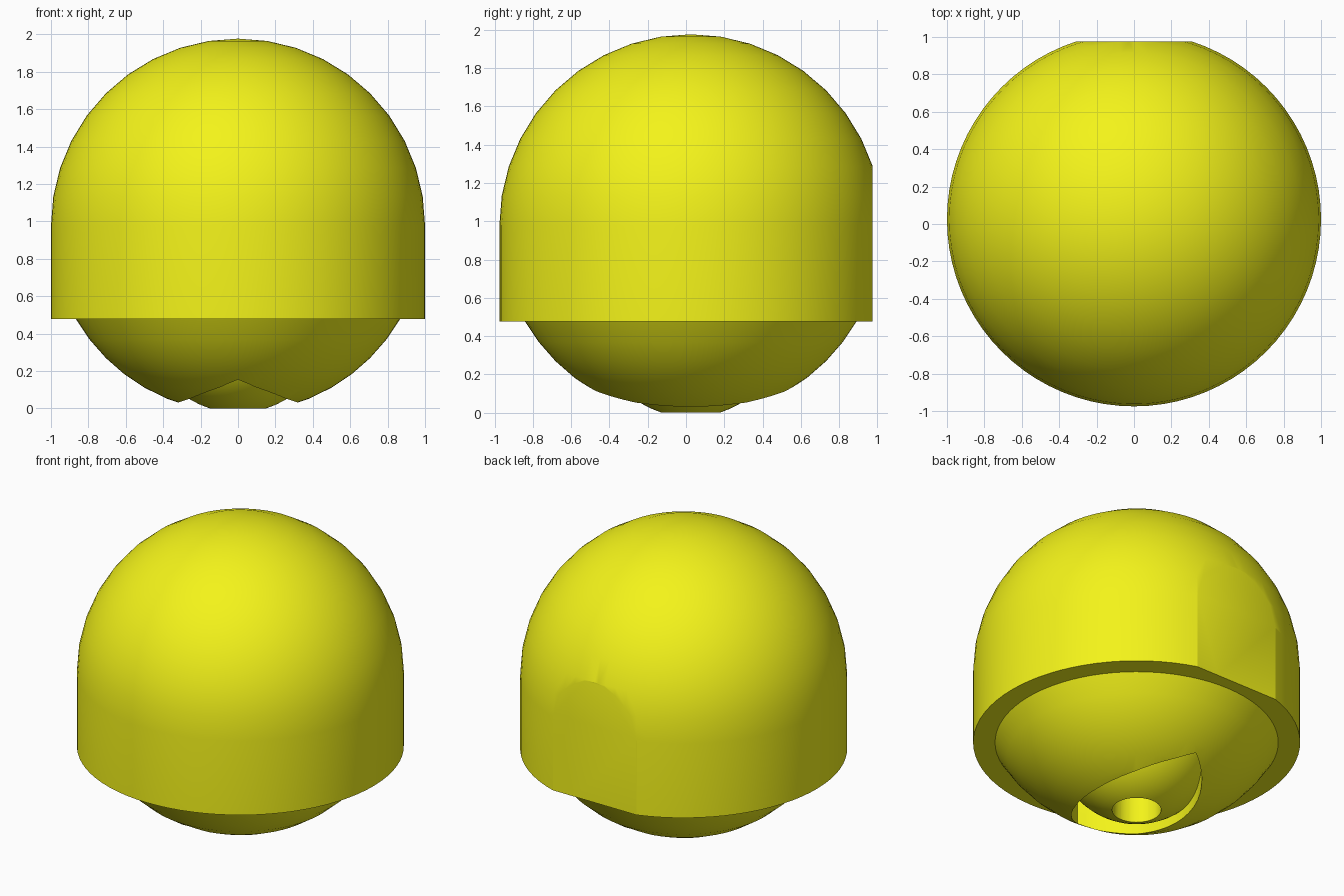
import bpy, bmesh, math

if "Cube" in bpy.data.objects:
    bpy.data.objects.remove(bpy.data.objects["Cube"])

CY, CZ = 0.025, 0.977          # centre of the main sphere
mat = bpy.data.materials.new("yellow")
mat.diffuse_color = (0.9, 0.9, 0.01, 1)
mat.use_nodes = True
mat.node_tree.nodes["Principled BSDF"].inputs["Base Color"].default_value = mat.diffuse_color


def make_object(name, bm):
    bmesh.ops.recalc_face_normals(bm, faces=bm.faces[:])
    mesh = bpy.data.meshes.new(name)
    bm.to_mesh(mesh)
    bm.free()
    obj = bpy.data.objects.new(name, mesh)
    obj.location = (0, CY, CZ)
    mesh.materials.append(mat)
    bpy.context.collection.objects.link(obj)
    return obj


def lathe(name, profile, steps):
    bm = bmesh.new()
    verts = [bm.verts.new((r, 0, z)) for r, z in profile]
    edges = [bm.edges.new(p) for p in zip(verts, verts[1:])]
    bmesh.ops.spin(bm, geom=verts + edges, cent=(0, 0, 0), axis=(0, 0, 1),
                   angle=math.tau, steps=steps)
    bmesh.ops.remove_doubles(bm, verts=bm.verts[:], dist=1e-5)
    return make_object(name, bm)


def prism(name, outline, z0, z1):
    bm = bmesh.new()
    face = bm.faces.new([bm.verts.new((x, y, z0)) for x, y in outline])
    ext = bmesh.ops.extrude_face_region(bm, geom=[face])["geom"]
    for v in ext:
        if isinstance(v, bmesh.types.BMVert):
            v.co.z = z1
    return make_object(name, bm)


def cut(obj, cutter):
    mod = obj.modifiers.new("cut", "BOOLEAN")
    mod.operation, mod.solver, mod.object = "DIFFERENCE", "EXACT", cutter
    bpy.context.view_layer.objects.active = obj
    bpy.ops.object.modifier_apply(modifier=mod.name)
    bpy.data.objects.remove(cutter)


def arc(radius, a0, a1, n, z=0):
    pts = []
    for i in range(n + 1):
        a = math.radians(a0 + (a1 - a0) * i / n)
        pts.append((max(0, radius * math.cos(a)), z + radius * math.sin(a)))
    return pts


# Domed body: upper hemisphere, straight skirt, recessed lower sphere
body = lathe("domed_body",
             arc(1, 90, 0, 10) + [(1, -0.5)] + arc(1, -30, -90, 8), 80)

# Flat on the back
cut(body, prism("back_cutter", [(-1, 0.95), (1, 0.95), (1, 1.5), (-1, 1.5)], -2, 2))

# Almond-shaped opening underneath
half_w, half_l = 0.32, 0.565
c = (half_l ** 2 - half_w ** 2) / (2 * half_w)
R = c + half_w
tip = math.asin(half_l / R)
side = [(R * math.cos(a) - c, R * math.sin(a))
        for a in (-tip + 2 * tip * i / 20 for i in range(20))]
cut(body, prism("opening_cutter", side + [(-x, -y) for x, y in side], -1.5, -0.5))

# Inner ball with a round hole in its lower end
ball = lathe("inner_ball", arc(0.5, 90, -90, 30, -0.5), 64)
hole = [(0.15 * math.cos(math.tau * i / 48), 0.15 * math.sin(math.tau * i / 48))
        for i in range(48)]
cut(ball, prism("hole_cutter", hole, -1.5, -0.5))

# Smooth curves, sharp rims
for obj in (body, ball):
    bpy.ops.object.select_all(action="DESELECT")
    obj.select_set(True)
    bpy.context.view_layer.objects.active = obj
    bpy.ops.object.shade_smooth_by_angle(angle=math.radians(20))
